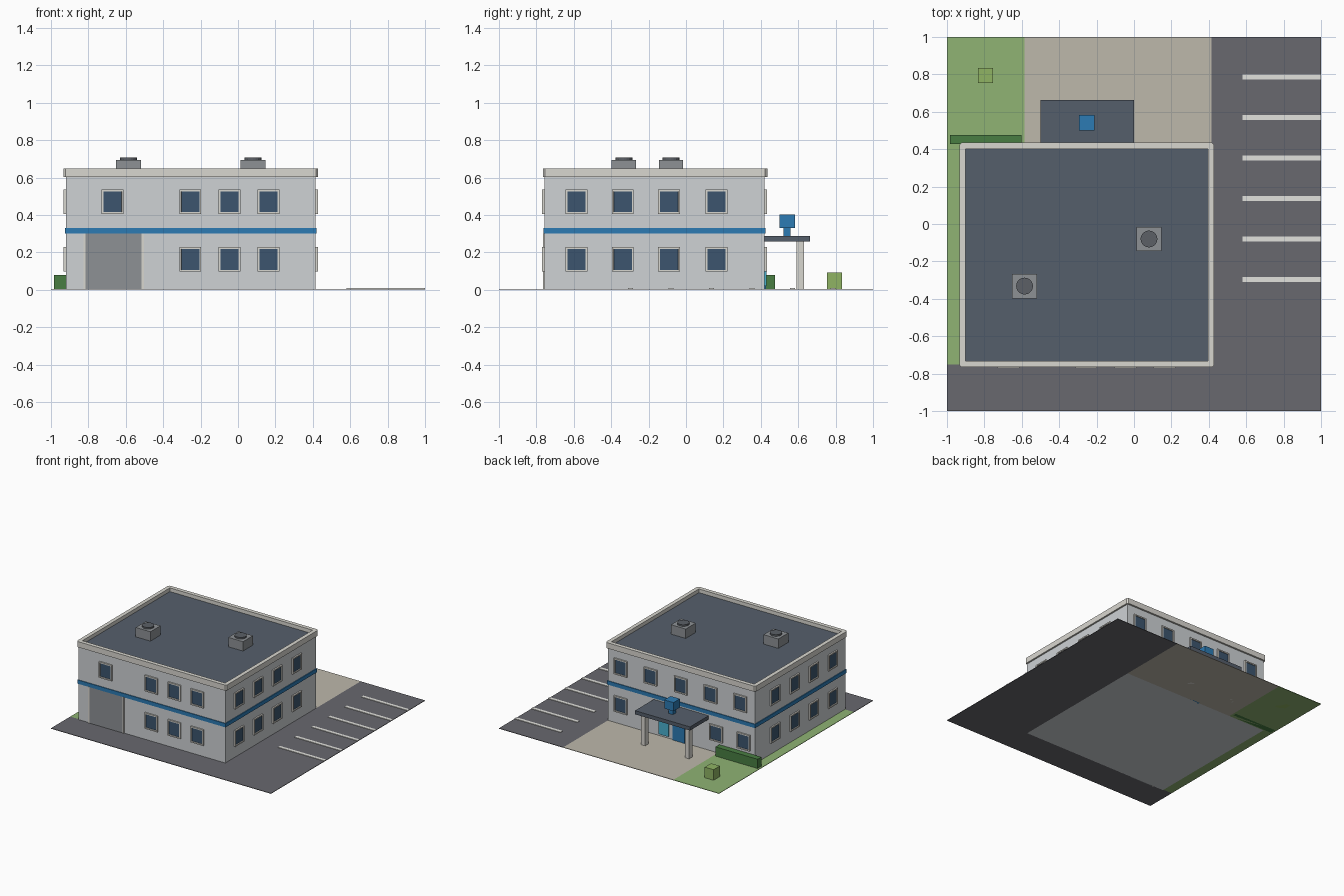
import bpy, bmesh
from math import pi
from mathutils import Matrix, Vector

if "Cube" in bpy.data.objects:
    bpy.data.objects.remove(bpy.data.objects["Cube"])


def mat(name, r, g, b):
    m = bpy.data.materials.new(name)
    m.diffuse_color = tuple((c / 255) ** 2.2 for c in (r, g, b)) + (1,)
    m.use_nodes = True
    m.node_tree.nodes["Principled BSDF"].inputs["Base Color"].default_value = m.diffuse_color
    return m


WALL = mat("wall_paint", 205, 209, 212)
TRIM = mat("trim", 216, 214, 207)
ROOF = mat("roofing", 86, 95, 107)
GLASS = mat("window_glass", 62, 86, 110)
BLUE = mat("blue_paint", 48, 122, 178)
CYAN = mat("entrance_glass", 75, 175, 205)
ASPHALT = mat("asphalt", 104, 104, 110)
PAVING = mat("paving", 188, 183, 170)
GRASS = mat("grass", 142, 178, 115)
HEDGE = mat("hedge_leaf", 74, 125, 68)
SHRUB = mat("shrub_leaf", 142, 178, 100)
METAL = mat("metal", 140, 144, 148)
DARK = mat("fan_metal", 92, 96, 102)
WHITE = mat("line_paint", 225, 225, 220)


def finish(name, bm, *mats):
    me = bpy.data.meshes.new(name)
    bm.to_mesh(me)
    bm.free()
    ob = bpy.data.objects.new(name, me)
    for m in mats:
        me.materials.append(m)
    bpy.context.collection.objects.link(ob)
    return ob


def cube(bm, x0, x1, y0, y1, z0, z1):
    m = Matrix.Translation(((x0 + x1) / 2, (y0 + y1) / 2, (z0 + z1) / 2))
    bmesh.ops.create_cube(bm, size=1, matrix=m @ Matrix.Diagonal((x1 - x0, y1 - y0, z1 - z0, 1)))


def box(name, m, *dims):
    bm = bmesh.new()
    cube(bm, *dims)
    return finish(name, bm, m)


def tray(name, w, h, base, top, rim, depth, mats, world=Matrix(), chamfer=0):
    """Panel with a raised rim; the sunken face takes the second material."""
    bm = bmesh.new()
    cube(bm, -w / 2, w / 2, -h / 2, h / 2, base, top)
    if chamfer:
        edges = [e for e in bm.edges if abs(e.verts[0].co.z - e.verts[1].co.z) > 1e-4]
        bmesh.ops.bevel(bm, geom=edges, offset=chamfer, segments=1, affect='EDGES')
    bm.normal_update()
    face = max(bm.faces, key=lambda f: f.calc_center_median().z)
    bmesh.ops.inset_region(bm, faces=[face], thickness=rim)
    bmesh.ops.inset_individual(bm, faces=[face], thickness=0.0005, depth=-depth)
    face.material_index = 1
    ob = finish(name, bm, *mats)
    ob.matrix_world = world
    return ob


# Building outline
X0, X1, Y0, Y1 = -0.92, 0.415, -0.757, 0.42

# Ground slabs
bm = bmesh.new()
cube(bm, -1, 1, -1, -0.75, 0, 0.004)
cube(bm, X1, 1, -0.75, 1, 0, 0.004)
finish("asphalt_yard", bm, ASPHALT)
box("lawn", GRASS, -1, -0.585, Y1, 1, 0, 0.004)
box("lawn_strip", GRASS, -1, X0, -0.75, Y1, 0, 0.004)
box("entrance_paving", PAVING, -0.585, X1, Y1, 1, 0, 0.004)
bm = bmesh.new()
for i in range(6):
    y = -0.296 + 0.2165 * i
    cube(bm, 0.58, 1, y - 0.013, y + 0.013, 0.003, 0.008)
finish("parking_lines", bm, WHITE)

# Main block, band, parapet and roof
box("building_walls", WALL, X0, X1, Y0, Y1, 0, 0.605)
box("blue_band", BLUE, X0 - 0.006, X1 + 0.006, Y0 - 0.006, Y1 + 0.006, 0.30, 0.331)
tray("parapet_and_roof", 1.362, 1.2, 0.602, 0.648, 0.035, 0.03, (TRIM, ROOF),
     Matrix.Translation(((X0 + X1) / 2, (Y0 + Y1) / 2 + 0.003, 0)), 0.012)

# Windows: (wall angle, wall distance, upper positions, lower positions)
LOW, HIGH = 0.162, 0.47
side = [-0.585, -0.338, -0.09, 0.163]
walls = {
    "front": (0, lambda p: (p, Y0), [-0.67, -0.255, -0.045, 0.163], [-0.255, -0.045, 0.163]),
    "right": (pi / 2, lambda p: (X1, p), side, side),
    "back": (pi, lambda p: (p, Y1), [-0.79, -0.52, -0.25, 0.025, 0.297], [-0.82, -0.57, 0.297]),
    "left": (-pi / 2, lambda p: (X0, p), side, side),
}
for wall, (ang, pos, upper, lower) in walls.items():
    for z, row in ((HIGH, upper), (LOW, lower)):
        for p in row:
            x, y = pos(p)
            m = (Matrix.Translation((x, y, z)) @ Matrix.Rotation(ang, 4, 'Z')
                 @ Matrix.Rotation(pi / 2, 4, 'X'))
            tray(wall + "_window", 0.117, 0.131, -0.004, 0.012, 0.014, 0.007, (TRIM, GLASS), m)

# Loading door with jambs
box("loading_door", METAL, -0.815, -0.515, Y0 - 0.005, Y0 + 0.02, 0, 0.302)
for x in (-0.827, -0.515):
    box("door_jamb", TRIM, x, x + 0.012, Y0 - 0.008, Y0 + 0.01, 0, 0.302)

# Back entrance
box("entrance_door", BLUE, -0.285, -0.175, Y1 - 0.01, Y1 + 0.008, 0, 0.21)
box("entrance_window", CYAN, -0.14, -0.05, Y1 - 0.01, Y1 + 0.01, 0.02, 0.21)
box("canopy", ROOF, -0.5, 0, Y1 - 0.01, 0.662, 0.257, 0.287)
for x in (-0.45, -0.05):
    box("canopy_post", TRIM, x - 0.02, x + 0.02, 0.59, 0.63, 0, 0.26)
box("sign_stem", BLUE, -0.272, -0.232, 0.52, 0.558, 0.285, 0.335)
box("sign_block", BLUE, -0.294, -0.21, 0.5, 0.582, 0.33, 0.401)

# Planting
box("hedge", HEDGE, -0.985, -0.602, 0.428, 0.477, 0, 0.08)
box("shrub", SHRUB, -0.835, -0.755, 0.753, 0.835, 0, 0.091)

# Roof units with fans
for x, y in ((-0.585, -0.332), (0.08, -0.08)):
    box("roof_unit", METAL, x - 0.067, x + 0.067, y - 0.065, y + 0.065, 0.615, 0.695)
    bm = bmesh.new()
    bmesh.ops.create_cone(bm, cap_ends=True, segments=20, radius1=0.045, radius2=0.045, depth=0.02,
                          matrix=Matrix.Translation((x, y, 0.698)))
    finish("roof_fan", bm, DARK)
